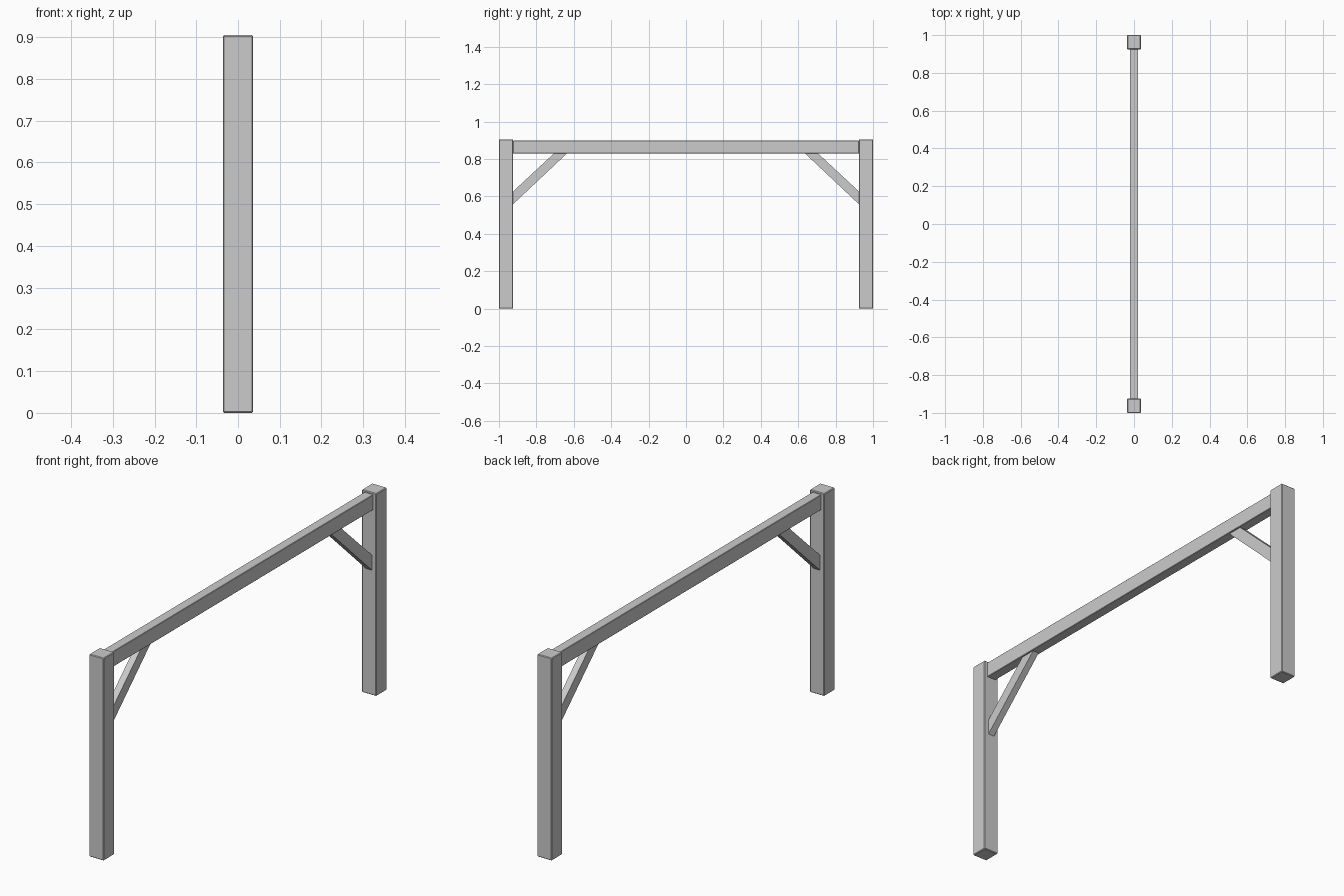
import bpy
import bmesh

if "Cube" in bpy.data.objects:
    bpy.data.objects.remove(bpy.data.objects["Cube"], do_unlink=True)

HEIGHT = 0.905          # post height
POST_X = 0.036          # post half width
POST_Y = 0.075          # post depth
INNER = 1 - POST_Y      # inner face of each post
BEAM_X = 0.022
BEAM_LOW, BEAM_TOP = 0.83, 0.898
BRACE_X = 0.015

grey = bpy.data.materials.new("plain_grey")
grey.use_nodes = True
colour = (0.6, 0.6, 0.6, 1)
grey.diffuse_color = colour
grey.node_tree.nodes["Principled BSDF"].inputs["Base Color"].default_value = colour


def extruded(name, profile, half_width, bevel=0.0):
    """Extrude a (y, z) profile symmetrically along x."""
    bm = bmesh.new()
    face = bm.faces.new([bm.verts.new((-half_width, y, z)) for y, z in profile])
    result = bmesh.ops.extrude_face_region(bm, geom=[face])
    verts = [v for v in result["geom"] if isinstance(v, bmesh.types.BMVert)]
    bmesh.ops.translate(bm, verts=verts, vec=(2 * half_width, 0, 0))
    bmesh.ops.recalc_face_normals(bm, faces=bm.faces)
    mesh = bpy.data.meshes.new(name)
    bm.to_mesh(mesh)
    bm.free()
    mesh.materials.append(grey)
    obj = bpy.data.objects.new(name, mesh)
    bpy.context.collection.objects.link(obj)
    if bevel:
        mod = obj.modifiers.new("softened_edges", "BEVEL")
        mod.width = bevel
        mod.segments = 1
    return obj


def box_profile(y0, y1, z0, z1):
    return [(y0, z0), (y1, z0), (y1, z1), (y0, z1)]


# Posts and diagonal braces at both ends
for side, end in ((-1, "front"), (1, "back")):
    extruded(end + "_post", box_profile(side * INNER, side, 0, HEIGHT), POST_X, 0.003)
    brace = [(INNER, 0.558), (0.636, BEAM_LOW), (0.706, BEAM_LOW), (INNER, 0.626)]
    extruded(end + "_brace", [(side * y, z) for y, z in brace], BRACE_X)

# Top beam between the posts
extruded("top_beam", box_profile(-INNER, INNER, BEAM_LOW, BEAM_TOP), BEAM_X, 0.002)
